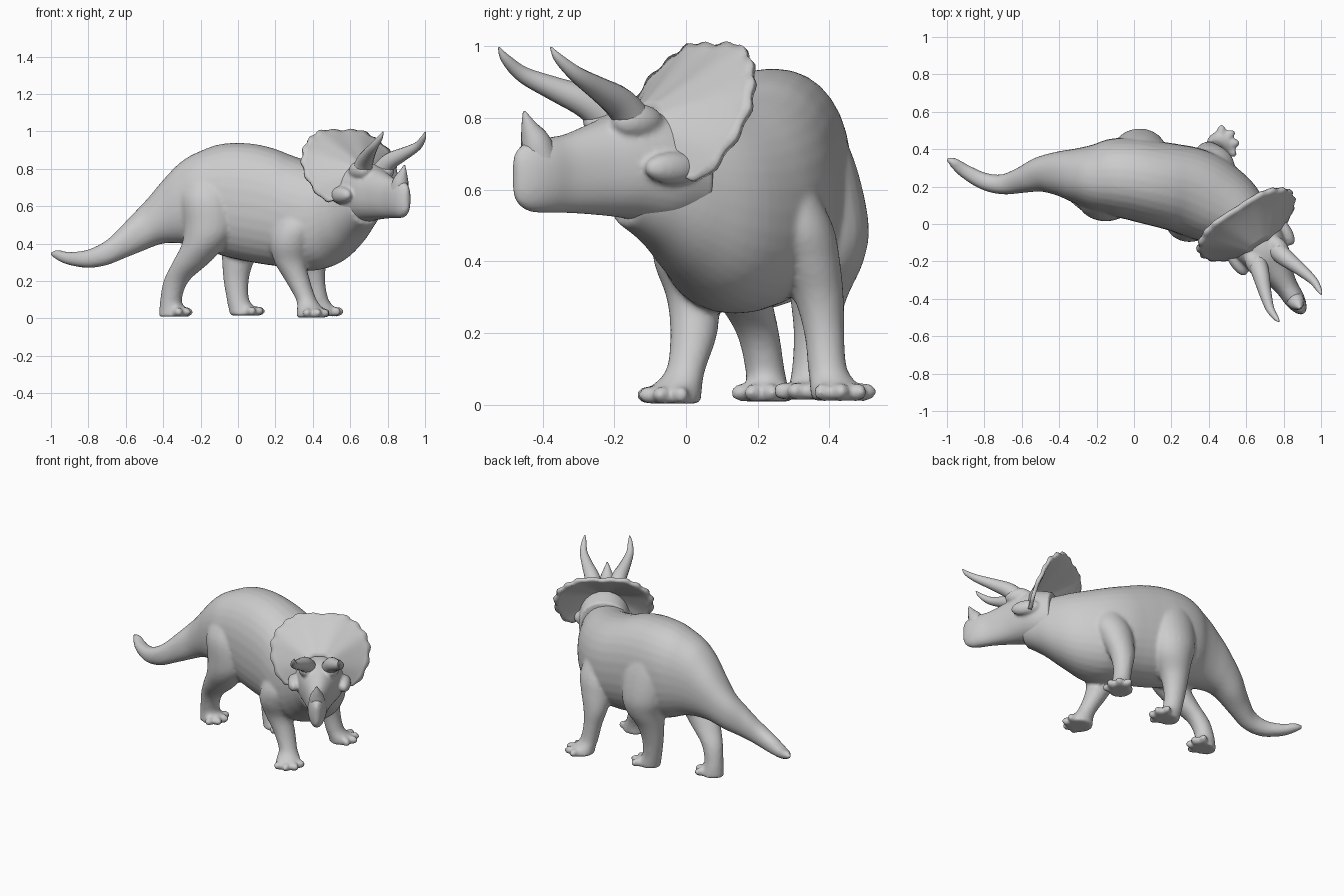
import bpy, bmesh, math
from mathutils import Vector, Matrix

if "Cube" in bpy.data.objects:
    bpy.data.objects.remove(bpy.data.objects["Cube"])


def spline(rows, steps=5):
    """Catmull-Rom interpolation through rows of numbers."""
    rows = [Vector(r) for r in rows]
    out = []
    for i in range(len(rows) - 1):
        p1, p2 = rows[i], rows[i + 1]
        m1 = (p2 - rows[i - 1]) / 2 if i else p2 - p1
        m2 = (rows[i + 2] - p1) / 2 if i + 2 < len(rows) else p2 - p1
        for k in range(steps):
            t = k / steps
            out.append(p1 * (2*t**3 - 3*t*t + 1) + m1 * (t**3 - 2*t*t + t)
                       + p2 * (3*t*t - 2*t**3) + m2 * (t**3 - t*t))
    return out + [rows[-1]]


def skin(bm, rings):
    """Closed tube from a list of point rings."""
    vr = [[bm.verts.new(p) for p in r] for r in rings]
    n = len(vr[0])
    for a, b in zip(vr, vr[1:]):
        for i in range(n):
            bm.faces.new((a[i], a[(i + 1) % n], b[(i + 1) % n], b[i]))
    bm.faces.new(vr[0][::-1])
    bm.faces.new(vr[-1])


def trunk(bm, rows, power=0.9, n=32):
    """Upright rings along a path: x, y, bottom z, top z, half width."""
    pts = spline(rows)
    rings = []
    for i, p in enumerate(pts):
        q, r = pts[max(i - 1, 0)], pts[min(i + 1, len(pts) - 1)]
        side = Vector((q[1] - r[1], r[0] - q[0], 0)).normalized()
        mid, hh = (p[2] + p[3]) / 2, (p[3] - p[2]) / 2
        ring = []
        for k in range(n):
            c, s = math.cos(k * math.tau / n), math.sin(k * math.tau / n)
            c = math.copysign(abs(c) ** power, c)
            s = math.copysign(abs(s) ** power, s)
            ring.append(Vector((p[0], p[1], mid + hh * s)) + side * p[4] * c)
        rings.append(ring)
    skin(bm, rings)


def leg(bm, rows, heading, n=24):
    """Level rings down a leg: x, y, z, radius x, radius y; then toes."""
    skin(bm, [[(p[0] + p[3] * math.cos(k * math.tau / n),
                p[1] + p[4] * math.sin(k * math.tau / n), p[2]) for k in range(n)]
              for p in spline(rows)])
    x, y, z = rows[-1][:3]
    for turn in (-60, -20, 20, 60):
        a = math.radians(heading + turn)
        m = (Matrix.Translation((x + .07 * math.cos(a), y + .07 * math.sin(a), z + .024))
             @ Matrix.Rotation(a, 4, 'Z') @ Matrix.Diagonal((.038, .025, .026, 1)))
        bmesh.ops.create_uvsphere(bm, u_segments=14, v_segments=10, radius=1, matrix=m)


def add_object(name, bm, voxel=None):
    bmesh.ops.recalc_face_normals(bm, faces=bm.faces)
    for f in bm.faces:
        f.smooth = True
    me = bpy.data.meshes.new(name)
    bm.to_mesh(me)
    bm.free()
    ob = bpy.data.objects.new(name, me)
    bpy.context.collection.objects.link(ob)
    if voxel:
        rm = ob.modifiers.new("fuse", 'REMESH')
        rm.mode, rm.voxel_size, rm.use_smooth_shade = 'VOXEL', voxel, True
        sm = ob.modifiers.new("soften", 'SMOOTH')
        sm.factor, sm.iterations = 0.5, 5
    return ob


# Head frame: a = forward, s = sideways, z = up
FWD, SIDE = Vector((.54, -.84, 0)), Vector((.84, .54, 0))


def head(a, s, z):
    return Vector((.6, 0, z)) + FWD * a + SIDE * s


# Body: tail, torso and neck
bm = bmesh.new()
trunk(bm, [(-1.0, .35, .335, .358, .01), (-.96, .325, .31, .365, .028),
           (-.9, .28, .285, .355, .038), (-.8, .228, .27, .368, .046),
           (-.7, .212, .285, .42, .054), (-.6, .235, .325, .515, .07),
           (-.5, .265, .365, .62, .095), (-.4, .27, .40, .74, .12),
           (-.3, .26, .40, .84, .15), (-.2, .25, .38, .895, .185),
           (-.1, .25, .34, .93, .21), (0, .24, .315, .938, .22),
           (.1, .22, .295, .93, .225), (.2, .20, .28, .905, .23),
           (.3, .175, .265, .865, .235), (.4, .13, .255, .83, .23),
           (.5, .07, .285, .80, .205), (.58, -.01, .36, .78, .17),
           (.64, -.09, .44, .77, .135), (.69, -.17, .5, .75, .10)])
# Hind legs
leg(bm, [(-.17, .17, .78, .09, .07), (-.16, .14, .65, .145, .115), (-.15, .125, .5, .14, .11),
         (-.18, .13, .4, .12, .1), (-.25, .16, .3, .10, .08), (-.33, .2, .2, .068, .06),
         (-.358, .22, .1, .058, .055), (-.35, .225, .05, .07, .06),
         (-.345, .225, .01, .078, .065)], -10)
leg(bm, [(0, .36, .78, .09, .07), (.02, .37, .65, .145, .11), (.03, .385, .5, .145, .125),
         (.03, .385, .4, .12, .11), (0, .37, .3, .085, .08), (-.01, .36, .2, .067, .06),
         (0, .35, .1, .06, .055), (.025, .345, .05, .075, .06),
         (.04, .34, .015, .082, .065)], -5)
# Front legs
leg(bm, [(.33, .06, .62, .09, .08), (.31, .02, .5, .12, .11), (.28, .01, .4, .11, .1),
         (.28, .02, .3, .085, .075), (.32, .022, .2, .066, .066), (.365, .0, .1, .055, .055),
         (.385, -.025, .05, .07, .07), (.39, -.035, .004, .078, .078)], -45)
leg(bm, [(.42, .27, .62, .09, .08), (.42, .3, .5, .12, .11), (.41, .34, .4, .1, .09),
         (.40, .37, .3, .075, .07), (.41, .385, .2, .056, .056), (.43, .395, .1, .055, .055),
         (.455, .415, .05, .07, .07), (.46, .425, .012, .075, .075)], 25)
add_object("body", bm, .011)

# Skull, beak, cheeks and brows
bm = bmesh.new()
trunk(bm, [(*head(a, 0, 0).xy, zb, zt, hw) for a, zb, zt, hw in [
    (.0, .50, .80, .15), (.1, .50, .825, .15), (.2, .52, .825, .125), (.3, .53, .79, .088),
    (.4, .535, .755, .062), (.47, .535, .745, .056), (.52, .54, .735, .045),
    (.555, .56, .715, .027), (.57, .59, .69, .01)]])
for sg in (-1, 1):
    for a, s, z, r in [(.14, .15, .66, (.09, .04, .045)), (.21, .075, .79, (.08, .05, .05))]:
        m = (Matrix.Translation(head(a, sg * s, z))
             @ Matrix.Rotation(math.atan2(FWD.y, FWD.x), 4, 'Z') @ Matrix.Diagonal((*r, 1)))
        bmesh.ops.create_uvsphere(bm, u_segments=20, v_segments=12, radius=1, matrix=m)
add_object("head", bm, .009)


# Horns: a, s, z, radius
def horn(name, rows):
    cu = bpy.data.curves.new(name, 'CURVE')
    cu.dimensions, cu.bevel_depth, cu.bevel_resolution = '3D', 1, 5
    cu.use_fill_caps = True
    pts = spline(rows, 4)
    sp = cu.splines.new('POLY')
    sp.points.add(len(pts) - 1)
    for p, r in zip(sp.points, pts):
        p.co = (*head(r[0], r[1], r[2]), 1)
        p.radius = r[3]
    bpy.context.collection.objects.link(bpy.data.objects.new(name, cu))


for name, sg in (("brow_horn_near", -1), ("brow_horn_far", 1)):
    horn(name, [(.20, sg * .06, .78, .052), (.27, sg * .08, .84, .046),
                (.36, sg * .112, .88, .034), (.45, sg * .138, .92, .023),
                (.51, sg * .138, .965, .014), (.535, sg * .134, .997, .003)])
horn("nose_horn", [(.48, 0, .68, .05), (.50, 0, .735, .042), (.52, 0, .775, .024),
                   (.537, 0, .818, .004)])

# Frill: half rim outline (s, z, a), mirrored and drawn in toward the skull
half = [(.12, 1.0, -.1), (.205, .96, -.085), (.27, .895, -.05), (.295, .81, -.015),
        (.275, .71, .04), (.21, .628, .09), (.12, .655, .13)]
rim = spline([(-s, z, a) for s, z, a in half[::-1]] + [(0, 1.0, -.1)] + half, 6)
core = (0, .78, .19)
bm = bmesh.new()
grid = []
for j in range(11):
    k = .2 + .8 * j / 10
    row = []
    for i, p in enumerate(rim):
        w = k * (1 + (.022 * math.cos(i * math.tau / 5) if j == 10 else 0))
        a = p[2] + (core[2] - p[2]) * (1 - k) ** 1.15
        row.append(bm.verts.new(head(a, p[0] * w, core[1] + (p[1] - core[1]) * w)))
    grid.append(row)
for r, q in zip(grid, grid[1:]):
    for i in range(len(rim) - 1):
        bm.faces.new((r[i], r[i + 1], q[i + 1], q[i]))
frill = add_object("frill", bm)
so = frill.modifiers.new("thickness", 'SOLIDIFY')
so.thickness, so.offset = .022, 0
